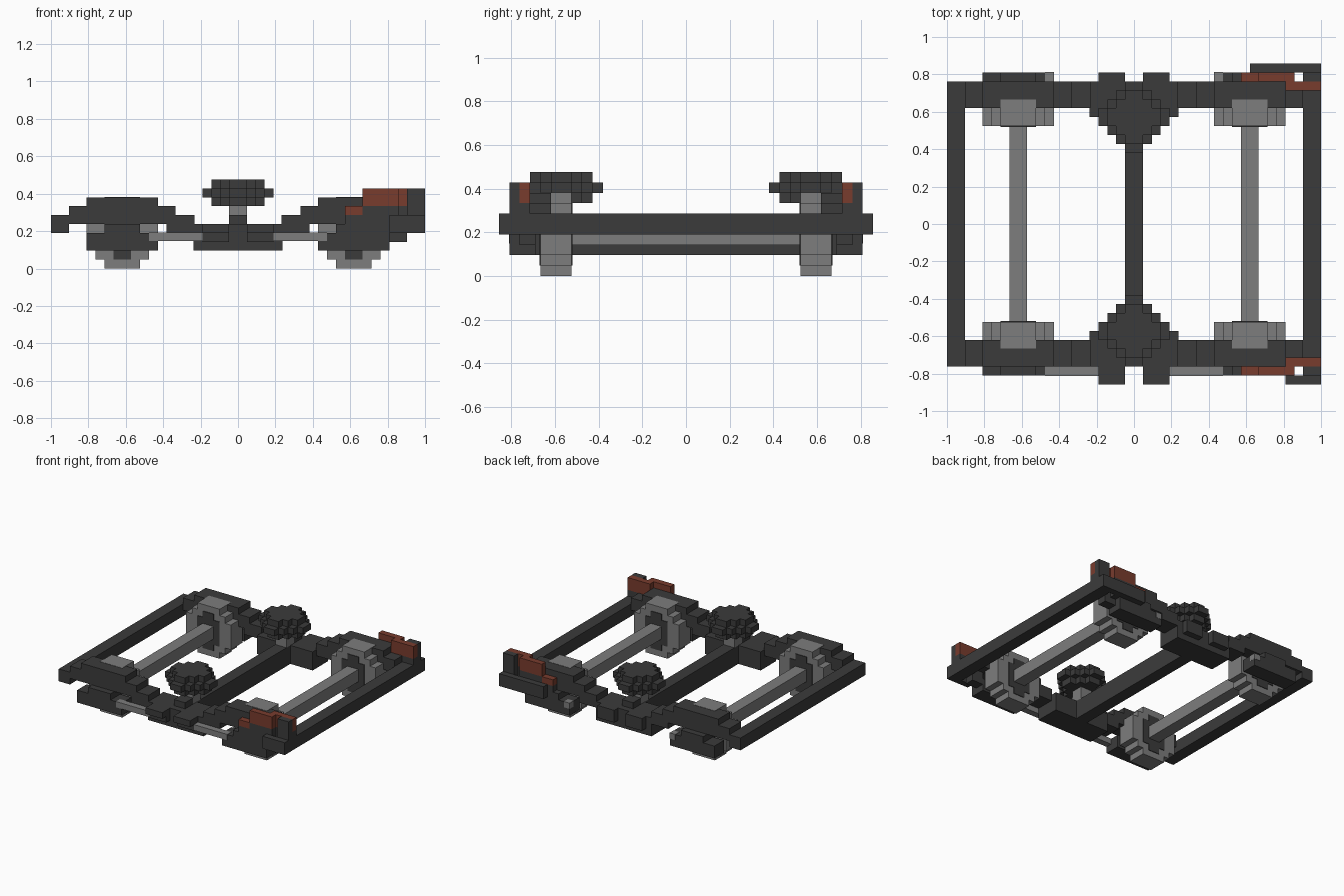
import bpy, bmesh
from mathutils import Matrix, Vector

if "Cube" in bpy.data.objects:
    bpy.data.objects.remove(bpy.data.objects["Cube"])

U = 1 / 21  # grid unit: the frame is 42 units long


def material(name, rgb):
    m = bpy.data.materials.new(name)
    m.use_nodes = True
    m.diffuse_color = (*rgb, 1)
    m.node_tree.nodes["Principled BSDF"].inputs["Base Color"].default_value = (*rgb, 1)
    m.node_tree.nodes["Principled BSDF"].inputs["Roughness"].default_value = 0.8
    return m


DARK = material("dark iron", (0.044, 0.044, 0.044))
GREY = material("grey steel", (0.205, 0.205, 0.205))
RED = material("rust red", (0.19, 0.045, 0.027))


def blocks(name, mat, boxes, sx=1, sy=1):
    """One object from boxes (x0, x1, y0, y1, z0, z1) in units, optionally mirrored."""
    bm = bmesh.new()
    for x0, x1, y0, y1, z0, z1 in boxes:
        centre = Vector((sx * (x0 + x1) / 2, sy * (y0 + y1) / 2, (z0 + z1) / 2)) * U
        size = Vector((x1 - x0, y1 - y0, z1 - z0)) * U
        bmesh.ops.create_cube(bm, size=1, matrix=Matrix.Translation(centre) @ Matrix.Diagonal((*size, 1)))
    me = bpy.data.meshes.new(name)
    bm.to_mesh(me)
    bm.free()
    me.materials.append(mat)
    ob = bpy.data.objects.new(name, me)
    bpy.context.collection.objects.link(ob)
    return ob


# Cross members between the two side frames
blocks("right_end_beam", DARK, [(-21, -19, -16, 16, 4, 6)])
blocks("left_end_beam", DARK, [(19, 21, -16, 16, 4, 6)])
blocks("centre_beam", DARK, [(-1, 1, -12, 12, 2, 5)])

for sy, side in ((-1, "front"), (1, "back")):
    # Bolster box in the middle of the side frame, with its outer blocks
    bolster = [(-5, 5, 12, 16, 2, 5), (-1, 1, 13, 15, 5, 6)]
    for s in (-1, 1):
        x0, x1 = sorted((s * 1, s * 4))
        bolster.append((x0, x1, 16, 17, 3, 5))
        if sy < 0:
            bolster.append((x0, x1, 17, 18, 4, 5))
    blocks(side + "_bolster", DARK, bolster, 1, sy)

    # Spring: grey stem under a stepped three-layer pad
    blocks(side + "_spring_stem", GREY, [(-1, 1, 11, 13, 5, 7.5)], 1, sy)
    pad = []
    for z, r in ((7, 3), (8, 4), (9, 3)):
        for i in range(r):
            pad.append((-(r - i), r - i, 12 - i - 1, 12 + i + 1, z, z + 1))
    blocks(side + "_spring_pad", DARK, pad, 1, sy)

    for sx, end in ((-1, "right"), (1, "left")):
        tag = side + "_" + end
        # Arched side frame
        blocks(tag + "_side_frame", DARK, [
            (4.9, 8, 13, 16, 4, 6), (7, 9, 13, 16, 5, 7), (9, 17, 13, 16, 5, 8),
            (17, 19, 13, 16, 5, 7)], sx, sy)
        # Axle box hanging from the frame
        blocks(tag + "_axle_box", DARK, [(9, 17, 14.5, 17, 2, 4), (11, 15, 14.5, 17, 4, 5)], sx, sy)
        # Stepped wheel with a dark hub
        blocks(tag + "_wheel", GREY, [
            (11, 15, 11, 14, 0, 8.04), (10, 16, 11, 14, 1, 7), (9, 17, 11, 14, 2, 6)], sx, sy)
        blocks(tag + "_wheel_hub", DARK, [
            (12, 14, 10.9, 14.1, 1, 7), (11, 15, 10.9, 14.1, 2, 6)], sx, sy)
        # Brake rod along the front, short stub at the back
        inner = 4 if sy < 0 else 8.98
        blocks(tag + "_brake_rod", GREY, [(inner, 10, 16, 17.04, 3.1, 4.04)], sx, sy)

    # Bracket on the left end
    start = 17 if sy < 0 else 13
    blocks(side + "_bracket", DARK, [
        (19, 21, 16, 17, 4, 9), (start, 21, 17, 18, 4, 6),
        (14, 18, 16, 17, 4, 7), (12, 14, 16, 17, 4, 6),
        (17, 19, 14.5, 16, 3, 5), (19, 21, 15, 16, 6, 7)], 1, sy)
    # Red lever, stepped down towards the middle
    blocks(side + "_red_lever", RED, [
        (14, 18, 16, 17, 7, 9), (12, 14, 16, 17, 6, 7),
        (17, 21, 15, 16, 7, 9)], 1, sy)

# Axles
for sx, end in ((-1, "right"), (1, "left")):
    blocks(end + "_axle", GREY, [(12, 14, -11, 11, 3, 5)], sx)
